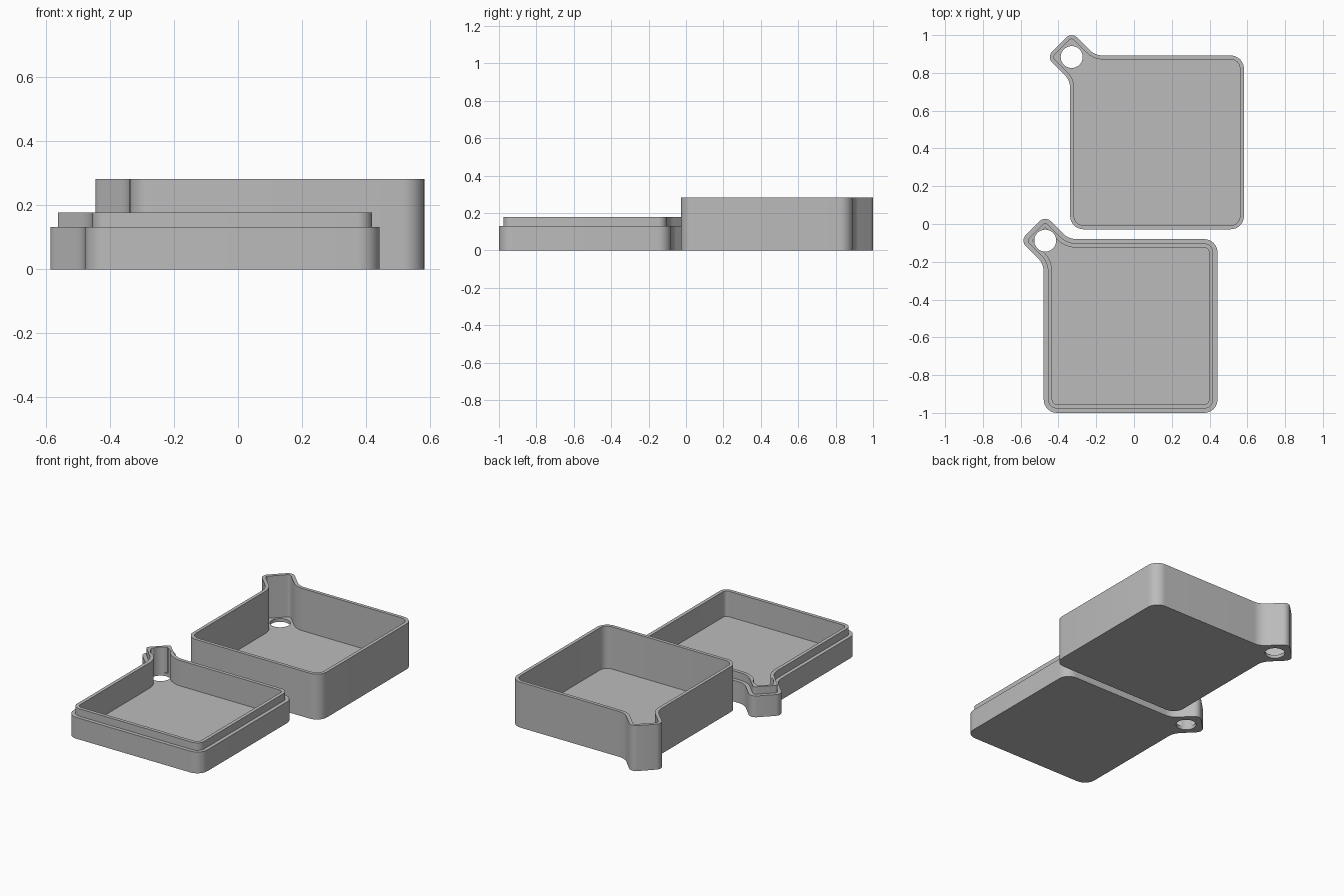
import bpy, bmesh, math
from mathutils import Vector

cube = bpy.data.objects.get("Cube")
if cube:
    bpy.data.objects.remove(cube, do_unlink=True)

grey = bpy.data.materials.new("plain grey")
grey.use_nodes = True
colour = (0.5, 0.5, 0.5, 1)
grey.diffuse_color = colour
grey.node_tree.nodes["Principled BSDF"].inputs["Base Color"].default_value = colour

HALF = 0.46          # half width of the square tray
HOLE = (-0.452, 0.452)
HOLE_RADIUS = 0.058
TAB = 0.132          # half diagonal of the corner tab
ROOT = 0.328         # where the tab meets the tray sides
FLOOR = 0.02

# Outline corners, counter-clockwise, each with its fillet radius
CORNERS = [
    (-HALF, -HALF, 0.07), (HALF, -HALF, 0.07), (HALF, HALF, 0.07),
    (-ROOT, HALF, 0.1),
    (HOLE[0], HOLE[1] + TAB, 0.04), (HOLE[0] - TAB, HOLE[1], 0.04),
    (-HALF, ROOT, 0.1),
]


def outline(inset, steps=8):
    """Filleted outline moved inward by the inset."""
    points = []
    for i, (x, y, radius) in enumerate(CORNERS):
        here = Vector((x, y))
        before = Vector(CORNERS[i - 1][:2])
        after = Vector(CORNERS[(i + 1) % len(CORNERS)][:2])
        a, b = (here - before).normalized(), (after - here).normalized()
        na, nb = Vector((-a.y, a.x)), Vector((-b.y, b.x))
        turn = math.atan2(a.cross(b), a.dot(b))
        side = 1 if turn > 0 else -1
        miter = (na + nb) / (1 + na.dot(nb))
        r = max(radius - side * inset, 0.002)
        centre = here + miter * (inset + side * r)
        start = math.atan2(-side * na.y, -side * na.x)
        for k in range(steps + 1):
            t = start + turn * k / steps
            points.append(centre + Vector((math.cos(t), math.sin(t))) * r)
    return points


def tray(name, location, section):
    """Loft the outline through (inset, height) pairs, then drill the tab."""
    bm = bmesh.new()
    rings = [[bm.verts.new((p.x, p.y, z)) for p in outline(d)] for d, z in section]
    n = len(rings[0])
    for low, high in zip(rings, rings[1:]):
        for i in range(n):
            j = (i + 1) % n
            bm.faces.new((low[i], low[j], high[j], high[i]))
    bm.faces.new(list(reversed(rings[0])))
    bm.faces.new(rings[-1])
    bmesh.ops.recalc_face_normals(bm, faces=bm.faces)
    mesh = bpy.data.meshes.new(name)
    bm.to_mesh(mesh)
    bm.free()
    mesh.materials.append(grey)
    obj = bpy.data.objects.new(name, mesh)
    bpy.context.collection.objects.link(obj)
    obj.location = location

    # Round hole through the tab
    bpy.ops.mesh.primitive_cylinder_add(
        vertices=48, radius=HOLE_RADIUS, depth=1,
        location=(location[0] + HOLE[0], location[1] + HOLE[1], 0))
    cutter = bpy.context.object
    cutter.hide_render = True
    cutter.data.materials.append(grey)
    cut = obj.modifiers.new("hole", 'BOOLEAN')
    cut.operation = 'DIFFERENCE'
    cut.solver = 'EXACT'
    cut.object = cutter
    bpy.ops.object.select_all(action='DESELECT')
    obj.select_set(True)
    bpy.context.view_layer.objects.active = obj
    bpy.ops.object.modifier_apply(modifier=cut.name)
    bpy.data.objects.remove(cutter, do_unlink=True)
    bpy.ops.object.shade_smooth_by_angle(angle=math.radians(30))


# Deep tray with a plain rim
tray("deep_tray", (0.122, 0.432, 0),
     [(0, 0), (0, 0.282), (0.021, 0.282), (0.021, FLOOR)])

# Shallow lid with a stepped lip that fits inside the deep tray
tray("stepped_lid", (-0.018, -0.54, 0),
     [(0, 0), (0, 0.132), (0.023, 0.132), (0.023, 0.178), (0.045, 0.178), (0.045, FLOOR)])
